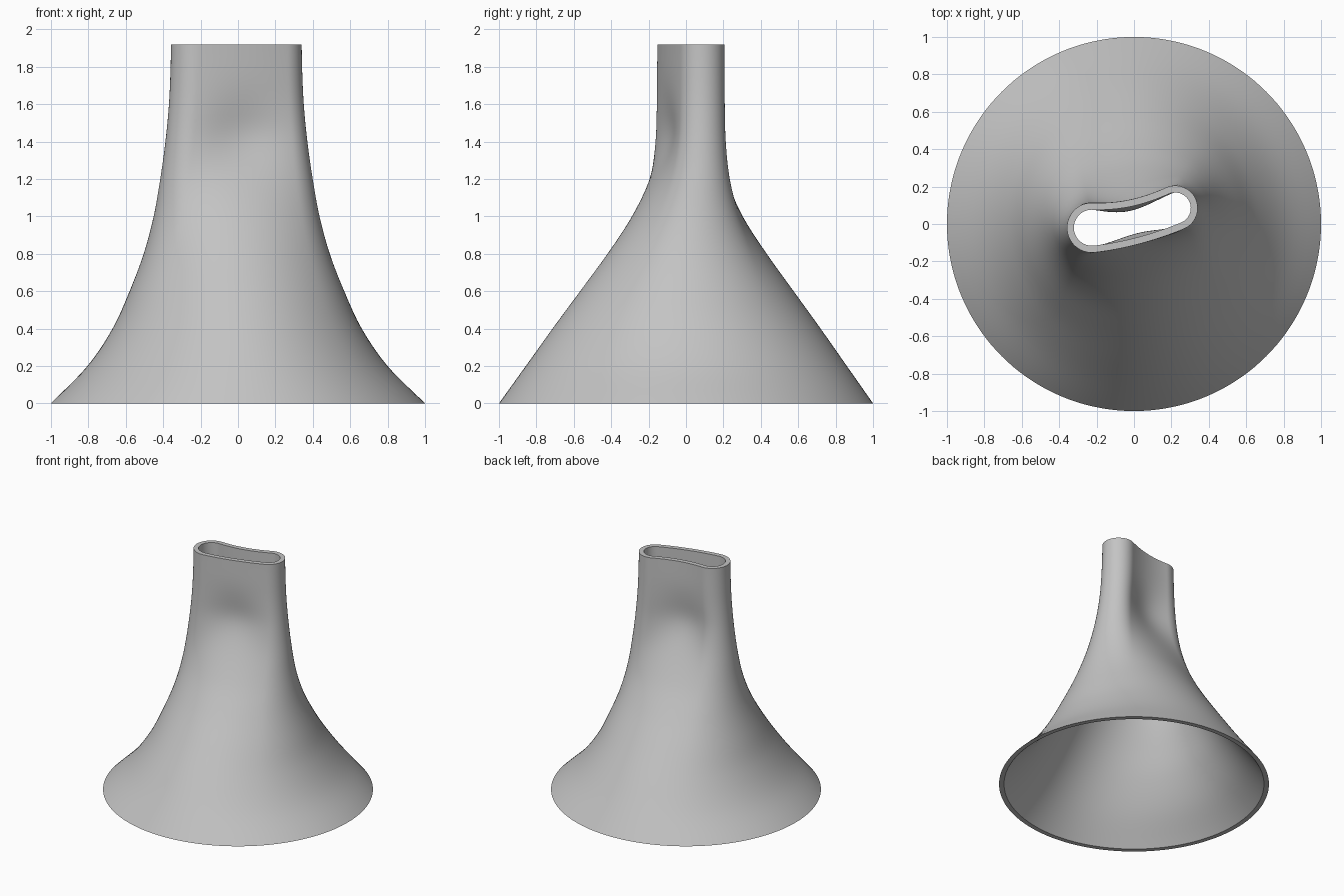
import bpy
import bmesh
import math
from mathutils import Vector

if "Cube" in bpy.data.objects:
    bpy.data.objects.remove(bpy.data.objects["Cube"], do_unlink=True)

HEIGHT, WALL = 1.92, 0.037
SIDES, RINGS = 144, 56

# Share of the base circle left in the section at each 0.2 step of height
BLEND_X = [1, .70, .492, .35, .232, .148, .092, .048, .018, .004, 0]
BLEND_Y = [1, .84, .68, .515, .35, .2, .09, .035, .012, .003, 0]


def blend(table, z):
    """Smooth interpolation through evenly spaced values."""
    u = min(z / HEIGHT * 9.6, 9.999)
    i = int(u)
    t = u - i
    b, c = table[i], table[i + 1]
    a = table[i - 1] if i else 2 * b - c
    d = table[min(i + 2, 10)]
    return b + t / 2 * (c - a + t * (2 * a - 5 * b + 4 * c - d
                                     + t * (3 * (b - c) + d - a)))


def slot_outline(inset):
    """Bent slot with round ends, resampled evenly from its right tip."""
    left, right, sag = Vector((-.225, -.02)), Vector((.22, .085)), .022

    def spine(t):
        p = left.lerp(right, t)
        p.y -= sag * 4 * t * (1 - t)
        tangent = right - left
        tangent.y -= sag * 4 * (1 - 2 * t)
        radius = .133 + (.12 - .133) * t - .006 * math.sin(math.pi * t)
        return p, math.atan2(tangent.y, tangent.x), radius - inset

    def at(t, turn):
        p, angle, r = spine(t)
        return p + r * Vector((math.cos(angle + turn), math.sin(angle + turn)))

    n, q = 40, math.pi / 2
    pts = [at(1, q * i / n) for i in range(n)]
    pts += [at(1 - i / n, q) for i in range(n)]
    pts += [at(0, q + 2 * q * i / n) for i in range(n)]
    pts += [at(i / n, -q) for i in range(n)]
    pts += [at(1, -q + q * i / n) for i in range(n + 1)]

    lengths = [0]
    for a, b in zip(pts, pts[1:]):
        lengths.append(lengths[-1] + (b - a).length)
    result, j = [], 0
    for i in range(SIDES):
        s = lengths[-1] * i / SIDES
        while lengths[j + 1] < s:
            j += 1
        result.append(pts[j].lerp(pts[j + 1], (s - lengths[j])
                                  / max(lengths[j + 1] - lengths[j], 1e-9)))
    return result


def loft(bm, inset):
    """Rings of vertices from the round base to the slot-shaped mouth."""
    slot = slot_outline(inset)
    rings = []
    for k in range(RINGS + 1):
        z = HEIGHT * k / RINGS
        wx, wy = blend(BLEND_X, z), blend(BLEND_Y, z)
        dip = .045 * math.exp(-((z - 1.42) / .2) ** 2)
        ring = []
        for i, p in enumerate(slot):
            a = 2 * math.pi * i / SIDES
            cx, cy = (1 - inset) * math.cos(a), (1 - inset) * math.sin(a)
            x = p.x + (cx - p.x) * wx
            y = p.y + (cy - p.y) * wy
            # Broad flanks pinch in slightly below the mouth
            y -= dip * math.copysign(math.sin(a) ** 4, math.sin(a))
            ring.append(bm.verts.new((x, y, z)))
        rings.append(ring)
    return rings


def bridge(bm, lower, upper):
    for i in range(SIDES):
        j = (i + 1) % SIDES
        bm.faces.new((lower[i], lower[j], upper[j], upper[i]))


# Hollow nozzle: outer skin, inner skin and the two flat rims
bm = bmesh.new()
outer, inner = loft(bm, 0), loft(bm, WALL)
for k in range(RINGS):
    bridge(bm, outer[k], outer[k + 1])
    bridge(bm, inner[k + 1], inner[k])
bridge(bm, outer[-1], inner[-1])
bridge(bm, inner[0], outer[0])
bmesh.ops.recalc_face_normals(bm, faces=bm.faces)
mesh = bpy.data.meshes.new("nozzle")
bm.to_mesh(mesh)
bm.free()

nozzle = bpy.data.objects.new("nozzle", mesh)
bpy.context.collection.objects.link(nozzle)

# Plain grey finish
grey = bpy.data.materials.new("light_grey")
grey.use_nodes = True
colour = (.55, .55, .55, 1)
grey.diffuse_color = colour
grey.node_tree.nodes["Principled BSDF"].inputs["Base Color"].default_value = colour
mesh.materials.append(grey)

bpy.ops.object.select_all(action="DESELECT")
nozzle.select_set(True)
bpy.context.view_layer.objects.active = nozzle
bpy.ops.object.shade_smooth_by_angle(angle=math.radians(35))
